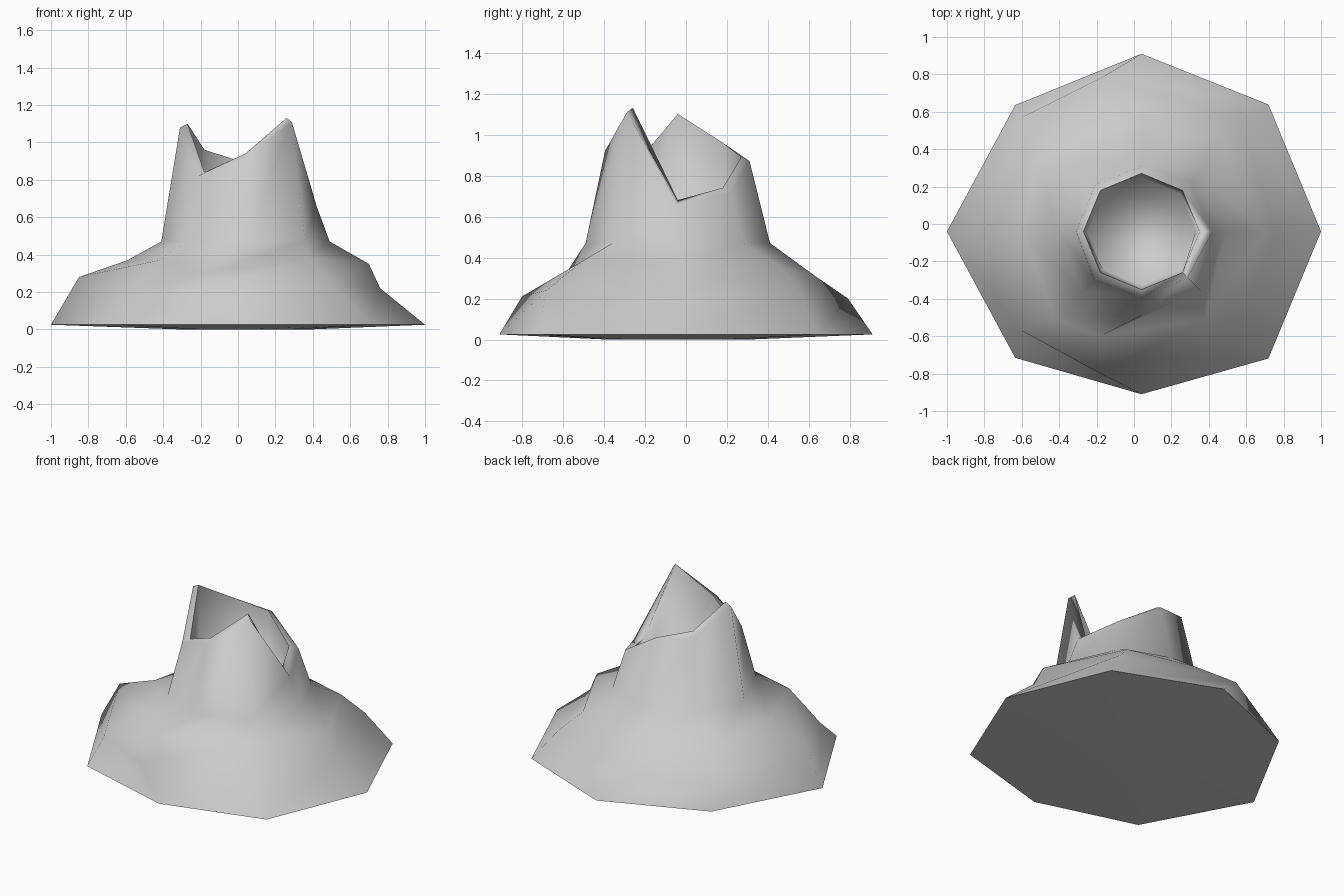
import bpy, bmesh
from math import cos, sin, pi, radians

if "Cube" in bpy.data.objects:
    bpy.data.objects.remove(bpy.data.objects["Cube"])

CX, CY, N = 0.04, -0.04, 8

def ring(bm, radii, heights):
    """One eight-sided loop; a single number is used for all sides."""
    r = radii if isinstance(radii, list) else [radii] * N
    z = heights if isinstance(heights, list) else [heights] * N
    return [bm.verts.new((CX + r[i] * cos(i * pi / 4), CY + r[i] * sin(i * pi / 4), z[i]))
            for i in range(N)]

def rough_ring(bm, points):
    """A loop whose corners are scattered like natural rock."""
    return [bm.verts.new(p) for p in points]

# Jagged rim heights, counter-clockwise from +x
rim = [0.68, 0.74, 0.89, 0.96, 1.10, 0.84, 0.94, 1.13]
# Uneven ledges on the slopes
low_ledge = [(0.76, -0.05, 0.22), (0.57, 0.55, 0.23), (-0.16, 0.79, 0.20), (-0.62, 0.56, 0.15),
             (-0.85, -0.06, 0.28), (-0.62, -0.56, 0.17), (-0.18, -0.80, 0.21), (0.49, -0.68, 0.24)]
high_ledge = [(0.70, -0.04, 0.35), (0.45, 0.47, 0.35), (0.04, 0.63, 0.31), (-0.52, 0.34, 0.36),
              (-0.59, -0.05, 0.37), (-0.42, -0.51, 0.37), (-0.18, -0.60, 0.30), (0.38, -0.51, 0.38)]

bm = bmesh.new()
loops = [
    # underside and foot
    ring(bm, 0.35, 0.0),
    ring(bm, [0.96, 0.96, 0.95, 0.955, 1.04, 0.955, 0.87, 0.96], 0.025),
    # slopes
    rough_ring(bm, low_ledge),
    rough_ring(bm, high_ledge),
    # neck and rim
    ring(bm, 0.45, 0.47),
    ring(bm, [0.38, 0.37, 0.35, 0.35, 0.35, 0.36, 0.355, 0.35], [h - 0.02 for h in rim]),
    ring(bm, 0.31, rim),
    # crater wall
    ring(bm, 0.29, 0.50),
]
for a, b in zip(loops, loops[1:]):
    for i in range(N):
        j = (i + 1) % N
        if a is loops[1] and i == 5:      # steep broken facet at the front left
            bm.faces.new((a[i], a[j], b[i]))
            bm.faces.new((a[j], b[j], b[i]))
        else:
            bm.faces.new((a[i], a[j], b[j], b[i]))
bm.faces.new(loops[0][::-1])
bm.faces.new(loops[-1])                   # crater floor
bmesh.ops.recalc_face_normals(bm, faces=bm.faces)

mesh = bpy.data.meshes.new("volcano_cone")
bm.to_mesh(mesh)
bm.free()
cone = bpy.data.objects.new("volcano_cone", mesh)
bpy.context.collection.objects.link(cone)
bpy.context.view_layer.objects.active = cone
cone.select_set(True)
bpy.ops.object.shade_smooth_by_angle(angle=radians(95))
